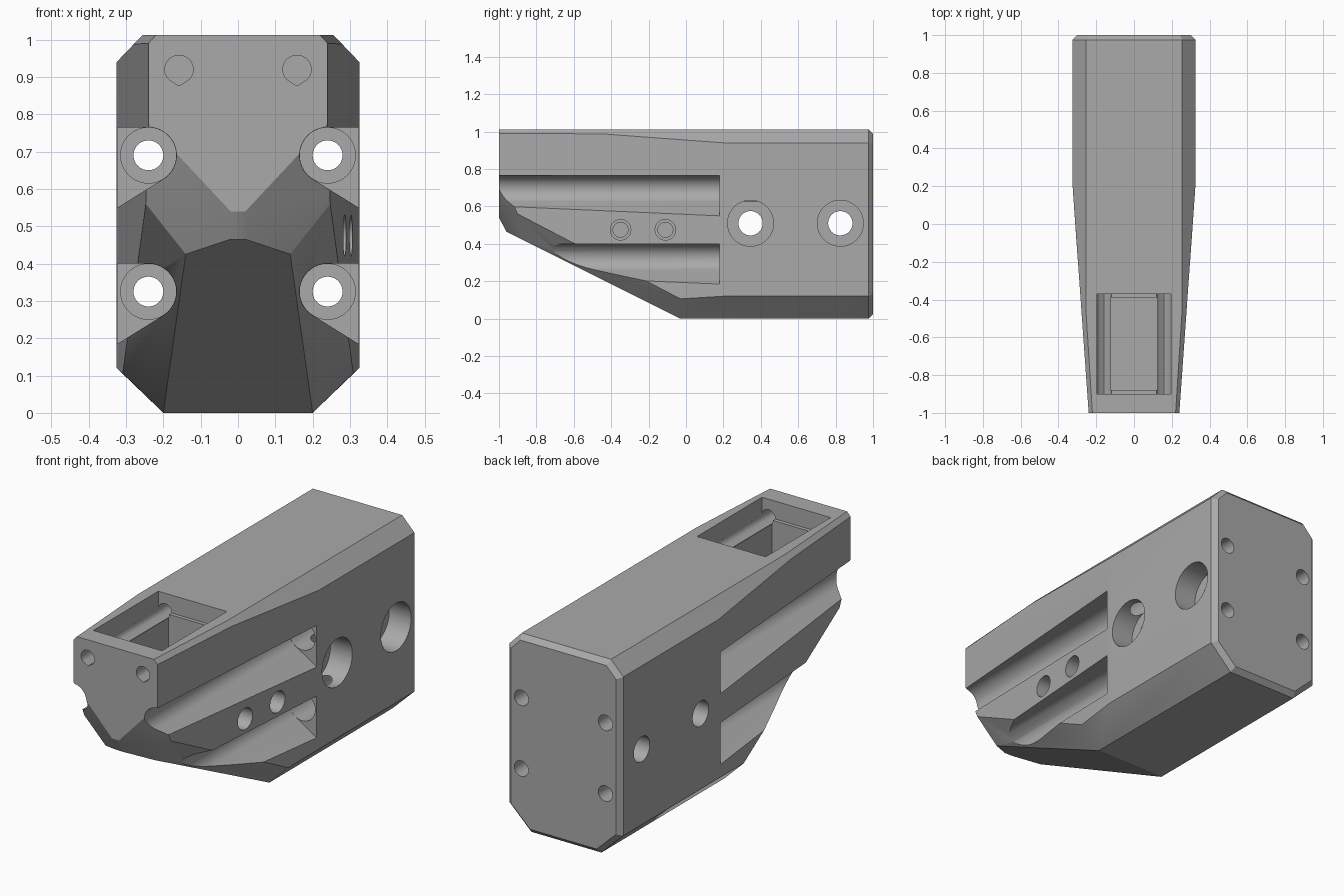
import bpy, bmesh
from math import cos, sin, pi, radians
from mathutils import Vector

cube = bpy.data.objects.get("Cube")
if cube:
    bpy.data.objects.remove(cube, do_unlink=True)

grey = bpy.data.materials.new("plain grey")
grey.use_nodes = True
grey.diffuse_color = (0.4, 0.4, 0.4, 1)
grey.node_tree.nodes["Principled BSDF"].inputs["Base Color"].default_value = grey.diffuse_color


def make_object(name, bm):
    bmesh.ops.recalc_face_normals(bm, faces=bm.faces)
    mesh = bpy.data.meshes.new(name)
    bm.to_mesh(mesh)
    bm.free()
    mesh.materials.append(grey)
    obj = bpy.data.objects.new(name, mesh)
    bpy.context.collection.objects.link(obj)
    return obj


def arc(cx, cz, r, start=0, end=360, n=40):
    """Points on an arc; a full turn leaves out the repeated end."""
    count = n if end - start == 360 else n + 1
    angles = [radians(start + (end - start) * i / n) for i in range(count)]
    return [(cx + r * cos(a), cz + r * sin(a)) for a in angles]


cutters = []


def cut(name, profile, lo, hi, axis="Y"):
    """Extrude a closed profile along an axis to make a cutter."""
    def place(p, t):
        return (p[0], t, p[1]) if axis == "Y" else (t, p[0], p[1])
    bm = bmesh.new()
    a = [bm.verts.new(place(p, lo)) for p in profile]
    b = [bm.verts.new(place(p, hi)) for p in profile]
    bm.faces.new(a)
    bm.faces.new(b)
    for i in range(len(a)):
        j = (i + 1) % len(a)
        bm.faces.new((a[i], a[j], b[j], b[i]))
    obj = make_object(name, bm)
    obj.hide_render = True
    cutters.append(obj)


def box(name, x, y0, y1, z0, z1):
    cut(name, [(-x, z0), (x, z0), (x, z1), (-x, z1)], y0, y1)


# Faceted block: half cross-sections (x, z) at each y, mirrored and hulled
TOP = 1.012
sections = {
    1.0: [(0.19, 0.025), (0.3, 0.13), (0.3, 0.93), (0.245, TOP - 0.025)],
    0.975: [(0.2, 0), (0.325, 0.12), (0.325, 0.94), (0.255, TOP)],
    0.2: [(0.325, 0.12), (0.325, 0.94), (0.255, TOP)],
    -0.03: [(0.2, 0), (0.309, 0.106)],
    -0.45: [(0.279, 0.988), (0.255, TOP)],
    -0.88: [(0.14, 0.425)],
    -0.9: [(0.247, 0.56)],
    -0.96: [(0.02, 0.465)],
    -1.0: [(0.02, 0.54), (0.24, 0.775), (0.24, 0.99), (0.22, TOP)],
}
bm = bmesh.new()
for y, points in sections.items():
    for x, z in points:
        for side in (-1, 1):
            bm.verts.new((side * x, y, z))
hull = bmesh.ops.convex_hull(bm, input=bm.verts)
spare = {v for v in hull["geom_interior"] + hull["geom_unused"]
         if isinstance(v, bmesh.types.BMVert)}
bmesh.ops.delete(bm, geom=list(spare), context="VERTS")
bmesh.ops.dissolve_limit(bm, angle_limit=radians(1), verts=bm.verts, edges=bm.edges)
block = make_object("block", bm)

# Side grooves, with the bores and through holes that follow them
for side in (-1, 1):
    for cz in (0.69, 0.325):
        groove = arc(0.24, cz, 0.075, 90, 238, 24) + [(0.4, cz - 0.188), (0.4, cz + 0.075)]
        cut("groove_cutter", [(side * x, z) for x, z in groove], -1.2, 0.18)
        cut("bore_cutter", arc(side * 0.24, cz, 0.0745), 0.1, 0.6)
        cut("long_hole_cutter", arc(side * 0.24, cz, 0.04), 0.5, 1.2)

# Cross holes, counterbored on one side only
for y in (0.345, 0.825):
    cut("cross_hole_cutter", arc(y, 0.51, 0.065), -0.5, 0.5, "X")
    cut("counterbore_cutter", arc(y, 0.51, 0.123), 0.2, 0.5, "X")

# Small stepped blind holes between the grooves
for y in (-0.35, -0.11):
    cut("small_hole_cutter", arc(y, 0.475, 0.055), 0.18, 0.5, "X")
    cut("small_hole_core_cutter", arc(y, 0.475, 0.04), 0.05, 0.3, "X")

# Teardrop holes in the nose, running under the top pocket
for side in (-1, 1):
    drop = arc(side * 0.158, 0.92, 0.038, -45, 225) + [(side * 0.158, 0.92 - 0.044)]
    cut("nose_hole_cutter", drop, -1.2, -0.28)

# Stepped pocket in the top
box("pocket_cutter", 0.196, -0.9, -0.37, 0.92, 1.2)
box("deep_pocket_cutter", 0.125, -0.88, -0.39, 0.74, 1.1)

# Cut everything out of the block
bpy.context.view_layer.objects.active = block
for c in cutters:
    mod = block.modifiers.new("cut", "BOOLEAN")
    mod.operation = "DIFFERENCE"
    mod.solver = "EXACT"
    mod.object = c
    bpy.ops.object.modifier_apply(modifier=mod.name)
for c in cutters:
    bpy.data.objects.remove(c, do_unlink=True)

for o in bpy.context.selected_objects:
    o.select_set(False)
block.select_set(True)
bpy.ops.object.shade_smooth_by_angle(angle=radians(25))
